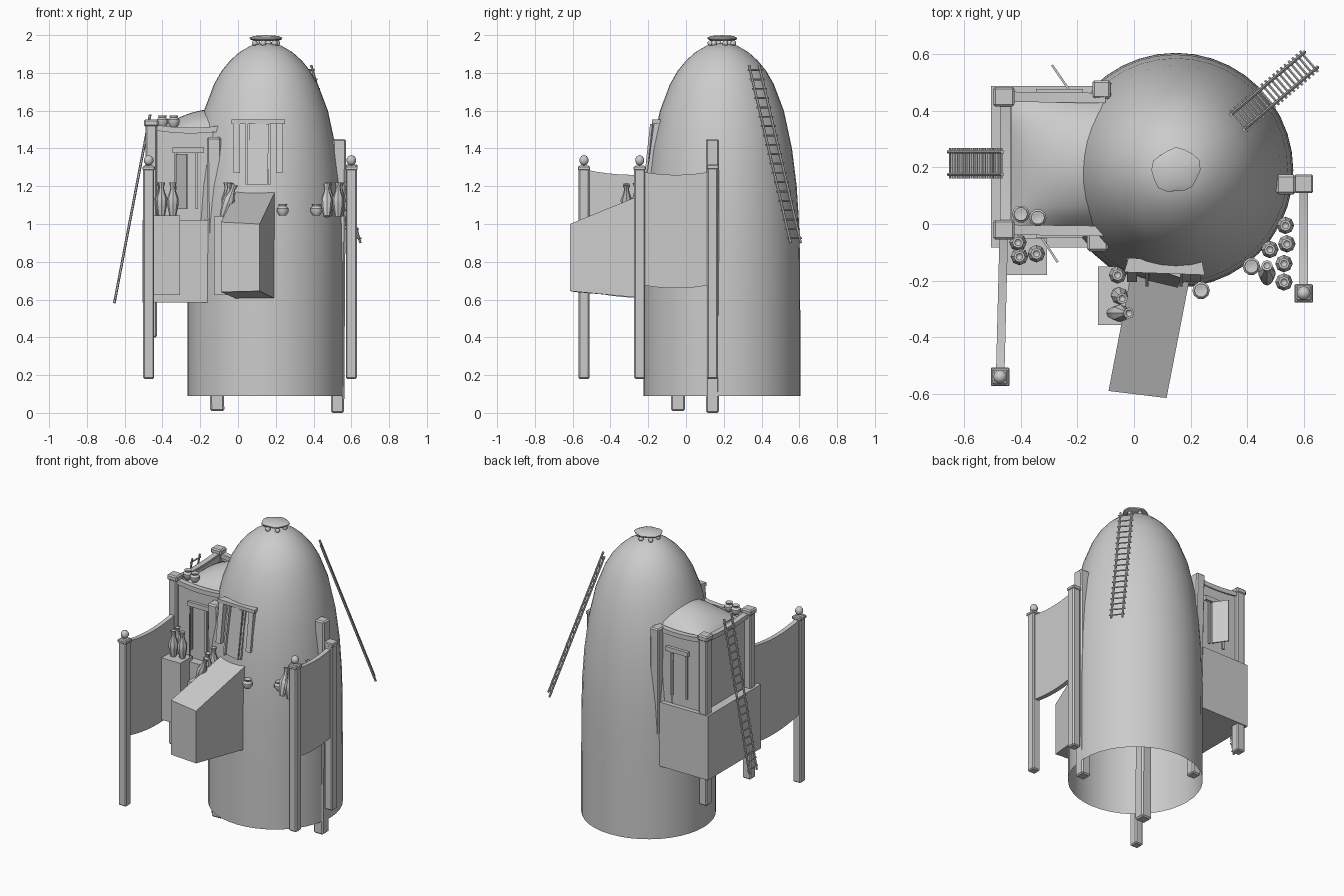
import bpy, bmesh, math, random
from mathutils import Vector, Matrix

if "Cube" in bpy.data.objects:
    bpy.data.objects.remove(bpy.data.objects["Cube"])

random.seed(4)


def make(name, bm, smooth=None):
    bmesh.ops.recalc_face_normals(bm, faces=bm.faces)
    me = bpy.data.meshes.new(name)
    bm.to_mesh(me)
    bm.free()
    ob = bpy.data.objects.new(name, me)
    bpy.context.collection.objects.link(ob)
    if smooth:
        bpy.ops.object.select_all(action='DESELECT')
        ob.select_set(True)
        bpy.context.view_layer.objects.active = ob
        bpy.ops.object.shade_smooth_by_angle(angle=math.radians(smooth))
    return ob


def hexa(name, low, high, bevel=0.0):
    """Solid between a lower and an upper quad."""
    bm = bmesh.new()
    a = [bm.verts.new(p) for p in low]
    b = [bm.verts.new(p) for p in high]
    bm.faces.new(a[::-1])
    bm.faces.new(b)
    for i in range(4):
        j = (i + 1) % 4
        bm.faces.new((a[i], a[j], b[j], b[i]))
    if bevel:
        bmesh.ops.bevel(bm, geom=bm.edges[:], offset=bevel, segments=1, affect='EDGES')
    return make(name, bm)


def rect(x0, x1, y0, y1, z):
    return [(x0, y0, z), (x1, y0, z), (x1, y1, z), (x0, y1, z)]


def box(name, x0, x1, y0, y1, z0, z1, bevel=0.0):
    return hexa(name, rect(x0, x1, y0, y1, z0), rect(x0, x1, y0, y1, z1), bevel)


def post(name, p, q, w):
    h = w / 2
    return hexa(name, rect(p[0]-h, p[0]+h, p[1]-h, p[1]+h, p[2]),
                rect(q[0]-h, q[0]+h, q[1]-h, q[1]+h, q[2]), w * 0.12)


def plank(name, p, q, t, z0, z1):
    """Upright plank from plan point p to q."""
    d = (Vector(q) - Vector(p)).normalized() * t / 2
    plan = [(p[0]+d.y, p[1]-d.x), (q[0]+d.y, q[1]-d.x), (q[0]-d.y, q[1]+d.x), (p[0]-d.y, p[1]+d.x)]
    return hexa(name, [(x, y, z0) for x, y in plan], [(x, y, z1) for x, y in plan])


def lathe(name, profile, loc, seg=12, tilt=(0, 0), smooth=40):
    bm = bmesh.new()
    rings = []
    for r, z in profile:
        if r < 1e-4:
            rings.append([bm.verts.new((0, 0, z))])
        else:
            rings.append([bm.verts.new((r*math.cos(2*math.pi*i/seg), r*math.sin(2*math.pi*i/seg), z))
                          for i in range(seg)])
    for a, b in zip(rings, rings[1:]):
        for i in range(seg):
            vs = (a[i % len(a)], a[(i+1) % len(a)], b[(i+1) % len(b)], b[i % len(b)])
            bm.faces.new(list(dict.fromkeys(vs)))
    m = Matrix.Translation(loc) @ Matrix.Rotation(tilt[0], 4, 'X') @ Matrix.Rotation(tilt[1], 4, 'Y')
    bm.transform(m)
    return make(name, bm, smooth)


def sheet(name, p, q, tops, bots, sag, t):
    """Hanging cloth panel with sagging top and bottom edges."""
    n = 8
    bm = bmesh.new()
    p, q = Vector((*p, 0)), Vector((*q, 0))
    d = (q - p).normalized()
    off = Vector((d.y, -d.x, 0)) * t / 2
    loops = []
    for i in range(n + 1):
        u = i / n
        c = p.lerp(q, u)
        s = sag * 4 * u * (1 - u)
        zt = tops[0] + (tops[1] - tops[0]) * u - s
        zb = bots[0] + (bots[1] - bots[0]) * u - s
        loops.append([bm.verts.new(c + o + Vector((0, 0, z)))
                      for o, z in ((off, zb), (off, zt), (-off, zt), (-off, zb))])
    for a, b in zip(loops, loops[1:]):
        for i in range(4):
            j = (i + 1) % 4
            bm.faces.new((a[i], a[j], b[j], b[i]))
    bm.faces.new(loops[0])
    bm.faces.new(loops[-1][::-1])
    return make(name, bm, 40)


def ladder(name, top, bottom, side, half, rungs):
    top, bottom, side = Vector(top), Vector(bottom), Vector(side).normalized()
    bm = bmesh.new()

    def rod(a, b, r):
        ax = b - a
        m = Matrix.Translation((a + b) / 2) @ ax.to_track_quat('Z', 'Y').to_matrix().to_4x4()
        bmesh.ops.create_cone(bm, cap_ends=True, segments=6, radius1=r, radius2=r, depth=ax.length, matrix=m)
    for s in (-half, half):
        rod(top + side * s, bottom + side * s, 0.007)
    for i in range(rungs):
        c = top.lerp(bottom, (i + 0.5) / rungs)
        rod(c - side * (half + 0.014), c + side * (half + 0.014), 0.005)
    return make(name, bm, 40)


# tower shell, open at the bottom
CX, CY = 0.148, 0.19
lathe("tower_shell", [(.415, .09), (.415, .5), (.414, .8), (.409, 1.0), (.396, 1.2), (.371, 1.4), (.328, 1.6),
                      (.275, 1.74), (.235, 1.81), (.19, 1.865), (.14, 1.91), (.08, 1.945), (0, 1.958)],
      (CX, CY, 0), 40)

# top cap stone on small pebbles
cap = lathe("cap_stone", [(0, 1.968), (.06, 1.969), (.08, 1.978), (.082, 1.986), (.06, 1.996), (0, 2.0)],
            (CX, CY, 0), 16)
for v in cap.data.vertices:
    a = math.atan2(v.co.y - CY, v.co.x - CX)
    k = 1 + .07 * math.sin(2*a + 1) + .05 * math.sin(5*a)
    v.co.x, v.co.y = CX + (v.co.x - CX) * k, CY + (v.co.y - CY) * k
BALL = [(0, -1), (.6, -.8), (.95, -.3), (.95, .3), (.6, .8), (0, 1)]
for i in range(6):
    a = i * math.pi / 3 + .3
    lathe("cap_pebble", [(r*.016, z*.016) for r, z in BALL],
          (CX + .062*math.cos(a), CY + .062*math.sin(a), 1.957), 8)

# posts around the tower
post("right_tower_post", (.527, .14, 0), (.537, .14, 1.45), .07)
post("front_tower_post", (-.11, -.042, .01), (-.128, -.06, 1.46), .075)
post("back_tower_post", (-.10, .45, .1), (-.115, .475, 1.52), .065)

# free posts with ball finials
for name, x, y in (("left_awning_post", -.473, -.54), ("right_awning_post", .6, -.245)):
    post(name, (x, y, .18), (x, y, 1.31), .058)
    box(name + "_cap", x-.033, x+.033, y-.033, y+.033, 1.285, 1.305, .004)
    lathe(name + "_finial", [(r*.026, z*.028) for r, z in BALL], (x, y, 1.337), 10)
post("right_inner_post", (.6, .14, .18), (.6, .14, 1.31), .058)
box("right_inner_post_cap", .567, .633, .11, .175, 1.29, 1.315, .005)

# cloth sheets between the posts
sheet("left_awning_cloth", (-.473, -.54), (-.46, -.02), (1.29, 1.29), (.65, .63), .03, .03)
sheet("right_awning_cloth", (.6, -.245), (.6, .14), (1.28, 1.28), (.68, .68), .02, .03)

# side room: skirt, corner posts, beams, walls
box("room_skirt", -.505, -.1, -.083, .487, .585, 1.02)
for y in (-.02, .45):
    post("room_corner_post", (-.46, y, .4), (-.46, y, 1.54), .06)
    box("room_post_cap", -.498, -.422, y-.035, y+.035, 1.515, 1.553, .008)
    sheet("room_beam", (-.46, y), (-.1, y - .005), (1.53, 1.52), (1.5, 1.49), .015, .036)
    sheet("room_side_wall", (-.45, y), (-.1, y), (1.52, 1.51), (1.0, 1.0), .015, .014)
sheet("room_left_beam", (-.455, -.02), (-.455, .45), (1.53, 1.53), (1.5, 1.5), .015, .036)
sheet("room_left_wall", (-.44, -.02), (-.44, .45), (1.52, 1.52), (1.0, 1.0), .015, .014)

# room doors: lintel, jambs and swung-open leaf on each side
for y, s in ((-.027, -1), (.457, 1)):
    box("room_door_lintel", -.347, -.18, min(y, y+s*.02), max(y, y+s*.02), 1.375, 1.405)
    for x in (-.335, -.225):
        box("room_door_jamb", x, x+.014, min(y, y+s*.01), max(y, y+s*.01), 1.08, 1.375)
plank("front_shutter", (-.325, -.05), (-.27, -.135), .008, 1.08, 1.37)
plank("back_shutter", (-.23, .475), (-.29, .562), .008, 1.08, 1.37)

# domed room roof
bm = bmesh.new()
N = 12
grid = []
for i in range(N + 1):
    row = []
    for j in range(N + 1):
        u, v = i / N, j / N
        h = max(0, math.sin(u*math.pi/2))**.7 * max(0, math.sin(v*math.pi))**.6
        row.append(bm.verts.new((-.435 + .33*u, -.01 + .45*v, 1.475 + .135*h)))
    grid.append(row)
for i in range(N):
    for j in range(N):
        bm.faces.new((grid[i][j], grid[i+1][j], grid[i+1][j+1], grid[i][j+1]))
make("room_roof", bm, 60)

# tower doorway frame with open leaf
hexa("tower_door_lintel", [(-.035, -.17, 1.53), (.25, -.18, 1.53), (.24, -.13, 1.53), (-.02, -.12, 1.53)],
     [(-.035, -.17, 1.553), (.25, -.18, 1.553), (.24, -.13, 1.553), (-.02, -.12, 1.553)])
for x in (-.025, .2):
    hexa("tower_door_jamb", rect(x, x+.035, -.205, -.15, 1.27), rect(x, x+.035, -.17, -.12, 1.53))
hexa("tower_door_leaf", [(.05, -.2, 1.21), (.155, -.225, 1.21), (.155, -.213, 1.21), (.05, -.188, 1.21)],
     [(.06, -.155, 1.53), (.165, -.19, 1.53), (.165, -.178, 1.53), (.06, -.143, 1.53)])
for x in (.04, .16):
    hexa("tower_door_trim", rect(x, x+.012, -.22, -.15, 1.21), rect(x, x+.012, -.165, -.12, 1.53))

# sloping front porch block
hexa("front_porch", [(-.09, -.59, .64), (.115, -.615, .645), (.205, -.15, .6), (.0, -.12, .6)],
     [(-.09, -.59, 1.01), (.115, -.615, 1.0), (.205, -.15, 1.19), (.0, -.12, 1.19)])

# pot stands
box("left_pot_stand", -.45, -.308, -.18, -.05, .625, 1.045)
box("middle_pot_stand", -.128, -.02, -.357, -.15, .625, 1.04)

# tall jars and small pots
JAR = [(0, 0), (.018, 0), (.029, .06), (.031, .095), (.016, .135), (.013, .155), (.02, .18), (.012, .18), (0, .165)]
POT = [(0, 0), (.018, 0), (.031, .02), (.031, .038), (.02, .05), (.024, .06), (.015, .06), (0, .05)]
for x, y, tx, ty in ((-.41, -.065, 0, 0), (-.405, -.115, 0, 0), (-.345, -.105, 0, 0),
                     (-.058, -.18, 0, 0), (-.06, -.245, .1, .1), (-.08, -.315, 0, .35),
                     (.535, -.005, 0, 0), (.54, -.07, 0, 0), (.48, -.09, 0, 0),
                     (.53, -.14, 0, 0), (.53, -.205, 0, 0), (.47, -.2, -.3, 0)):
    lathe("tall_jar", JAR, (x, y, 1.04), 8, (tx, ty))
for x, y, z in ((.415, -.15, 1.045), (.237, -.235, 1.045), (-.4, .035, 1.515), (-.34, .022, 1.515)):
    lathe("small_pot", POT, (x, y, z), 10)

# ladders
ladder("left_ladder", (-.465, .215, 1.58), (-.655, .215, .58), (0, 1, 0), .04, 20)
ladder("back_ladder", (.365, .36, 1.84), (.625, .58, .9), (.65, -.76, 0), .035, 19)
